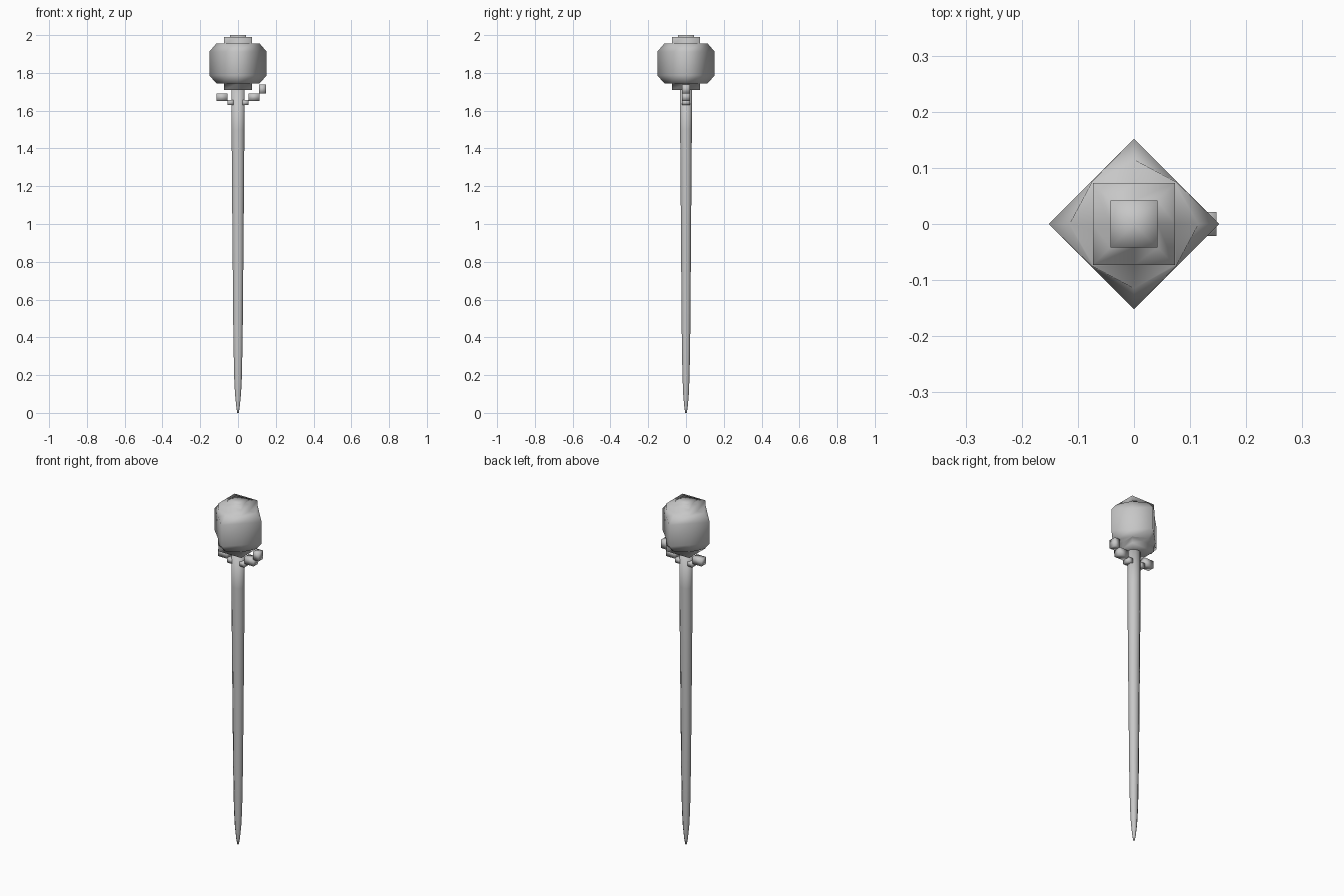
import bpy, bmesh, math
from mathutils import Matrix, Vector

cube = bpy.data.objects.get("Cube")
if cube:
    bpy.data.objects.remove(cube, do_unlink=True)

grey = bpy.data.materials.new("plain_grey")
grey.use_nodes = True
colour = (0.57, 0.57, 0.57, 1)
grey.diffuse_color = colour
grey.node_tree.nodes["Principled BSDF"].inputs["Base Color"].default_value = colour


def finish(name, bm):
    bmesh.ops.recalc_face_normals(bm, faces=bm.faces)
    for face in bm.faces:
        face.smooth = True
    mesh = bpy.data.meshes.new(name)
    bm.to_mesh(mesh)
    bm.free()
    mesh.materials.append(grey)
    obj = bpy.data.objects.new(name, mesh)
    bpy.context.collection.objects.link(obj)
    return obj


def loft(name, rings):
    """Join rings of eight points with quads and close both ends."""
    bm = bmesh.new()
    loops = [[bm.verts.new(p) for p in ring] for ring in rings]
    for low, high in zip(loops, loops[1:]):
        for i in range(8):
            j = (i + 1) % 8
            bm.faces.new((low[i], low[j], high[j], high[i]))
    for end in (loops[0], loops[-1]):
        middle = bm.verts.new(sum((v.co for v in end), Vector()) / 8)
        for i in range(8):
            bm.faces.new((end[i], end[(i + 1) % 8], middle))
    return finish(name, bm)


def octagon(z, axial, diagonal):
    """Points on the axes and, between them, on the diagonals."""
    points = []
    for i in range(8):
        r = diagonal * math.sqrt(2) if i % 2 else axial
        a = i * math.pi / 4
        points.append((r * math.cos(a), r * math.sin(a), z))
    return points


# Pommel: diamond block with cut corners between square collars
loft("pommel", [octagon(*ring) for ring in (
    (1.71, 0.073, 0.073), (1.745, 0.073, 0.073),
    (1.745, 0.115, 0.075), (1.787, 0.152, 0.076),
    (1.912, 0.152, 0.076), (1.955, 0.115, 0.075),
    (1.955, 0.073, 0.073), (1.99, 0.073, 0.073),
    (1.99, 0.042, 0.042), (2.0, 0.042, 0.042))])


# Blade: eight flat sides, narrowing to the point
def blade_ring(z, rx, ry):
    corner = 1 / math.cos(math.pi / 8)
    return [(rx * corner * math.cos((i + 0.5) * math.pi / 4),
             ry * corner * math.sin((i + 0.5) * math.pi / 4), z) for i in range(8)]


loft("blade", [blade_ring(*ring) for ring in (
    (0.0, 0.004, 0.004), (0.03, 0.009, 0.009), (0.1, 0.016, 0.015),
    (0.2, 0.021, 0.019), (0.45, 0.025, 0.023), (1.0, 0.03, 0.027),
    (1.5, 0.034, 0.031), (1.715, 0.034, 0.031))])


# Guard: small stepped blocks, with an extra raised tip on the left
def block(name, x0, x1, z0, z1):
    bm = bmesh.new()
    place = Matrix.Translation(((x0 + x1) / 2, 0, (z0 + z1) / 2))
    size = Matrix.Diagonal((abs(x1 - x0), 0.042, z1 - z0, 1))
    bmesh.ops.create_cube(bm, size=1, matrix=place @ size)
    finish(name, bm)


for side, s in (("left", 1), ("right", -1)):
    block(side + "_guard_root", s * 0.022, s * 0.055, 1.63, 1.657)
    block(side + "_guard_arm", s * 0.055, s * 0.115, 1.652, 1.692)
block("left_guard_tip", 0.111, 0.147, 1.69, 1.738)
